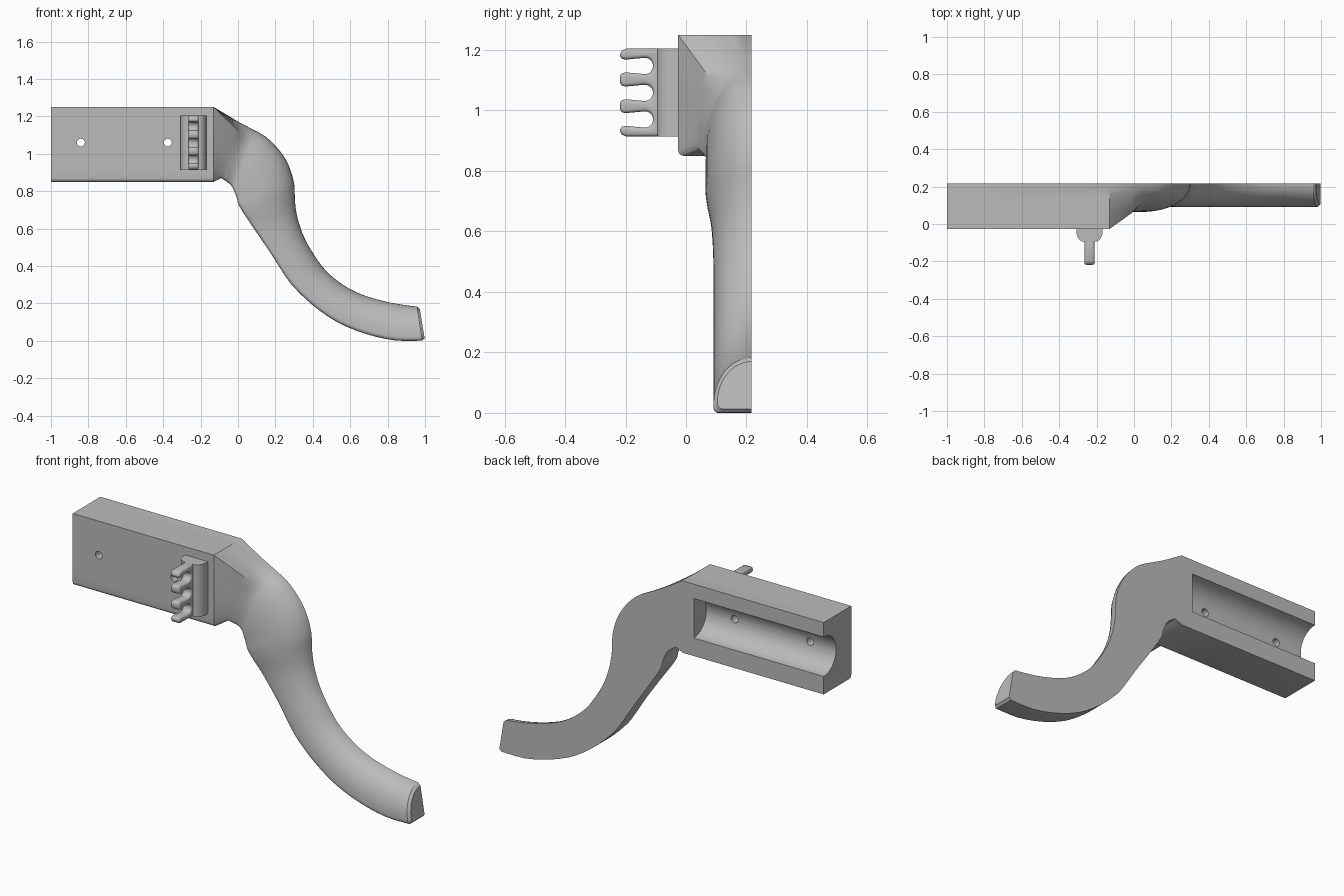
import bpy, bmesh, math
from mathutils import Vector, Matrix

cube = bpy.data.objects.get("Cube")
if cube:
    bpy.data.objects.remove(cube, do_unlink=True)

grey = bpy.data.materials.new("plain grey")
grey.use_nodes = True
grey.diffuse_color = (0.5, 0.5, 0.5, 1)
grey.node_tree.nodes["Principled BSDF"].inputs["Base Color"].default_value = (0.5, 0.5, 0.5, 1)

BACK = 0.217


def make(name, bm):
    bmesh.ops.recalc_face_normals(bm, faces=bm.faces)
    me = bpy.data.meshes.new(name)
    bm.to_mesh(me)
    bm.free()
    me.materials.append(grey)
    ob = bpy.data.objects.new(name, me)
    bpy.context.scene.collection.objects.link(ob)
    return ob


def activate(ob):
    bpy.ops.object.select_all(action='DESELECT')
    ob.select_set(True)
    bpy.context.view_layer.objects.active = ob


def smooth(ob, degrees=32):
    activate(ob)
    bpy.ops.object.shade_smooth_by_angle(angle=math.radians(degrees))


def prism(name, points, direction):
    """Extrude a closed outline along a direction."""
    bm = bmesh.new()
    face = bm.faces.new([bm.verts.new(p) for p in points])
    new = bmesh.ops.extrude_face_region(bm, geom=[face])["geom"]
    bmesh.ops.translate(bm, vec=direction, verts=[v for v in new if isinstance(v, bmesh.types.BMVert)])
    return make(name, bm)


def cylinder(name, radius, length, centre, axis, sides):
    bm = bmesh.new()
    turn = Matrix.Rotation(math.pi / 2, 4, axis)
    bmesh.ops.create_cone(bm, cap_ends=True, segments=sides, radius1=radius, radius2=radius,
                          depth=length, matrix=Matrix.Translation(centre) @ turn)
    return make(name, bm)


def cut(ob, cutter):
    activate(ob)
    mod = ob.modifiers.new("cut", 'BOOLEAN')
    mod.operation, mod.solver, mod.object = 'DIFFERENCE', 'EXACT', cutter
    bpy.ops.object.modifier_apply(modifier=mod.name)
    bpy.data.objects.remove(cutter, do_unlink=True)


def section(low_x, low_z, top_x, top_z, depth, square):
    """Flat back, small fillet below, round (or square) shoulder above."""
    low, top = Vector((low_x, low_z)), Vector((top_x, top_z))
    width = (top - low).length
    r = 0.018
    pts = [(0, 0)]
    for i in range(5):
        a = math.radians(90 * i / 4)
        pts.append((r * (1 - math.cos(a)), depth - r + r * math.sin(a)))
    start = width * 0.14
    for i in range(13):
        a = math.radians(90 * i / 12)
        s, c = math.sin(a), math.cos(a)
        k = 1 + square * (1 / max(s, c) - 1)
        pts.append((start + (width - start) * s * k, depth * c * k))
    across = (top - low) / width
    out = []
    for u, d in pts:
        p = low + across * u
        out.append((p.x, BACK - d, p.y))
    return out


# Stations along the arm: low x, low z, top x, top z, depth
neck = [(-1, .85, -1, 1.25, .243), (-.13, .85, -.13, 1.25, .243)]
arm = [(-.09, .87, 0, 1.172, .185), (-.04, .835, .07, 1.135, .153),
       (-.016, .79, .15, 1.09, .152), (-.006, .76, .22, 1.02, .152),
       (0, .735, .27, .94, .152), (.01, .715, .3, .84, .152),
       (.035, .675, .305, .74, .146), (.085, .6, .32, .65, .132),
       (.17, .475, .355, .55, .126), (.25, .35, .41, .455, .126),
       (.3, .285, .47, .375, .126), (.4, .19, .56, .3, .126),
       (.53, .1, .66, .248, .126), (.68, .038, .78, .212, .126),
       (.84, .002, .88, .193, .126), (.985, .001, .957, .183, .126)]
tip = (.998, .013, .972, .17, .113)

rows = [section(*s, 1) for s in neck]
for i in range(len(arm) - 1):
    a, b, c, d = (Vector(arm[max(0, min(len(arm) - 1, i + j))]) for j in (-1, 0, 1, 2))
    for step in range(3):
        t = step / 3
        p = b + (c - a) * t / 2 + (a * 2 - b * 5 + c * 4 - d) * t * t / 2 \
            + (b * 3 - a - c * 3 + d) * t ** 3 / 2
        rows.append(section(*p, max(0, 0.5 * (1 - t)) if i == 0 else 0))
rows += [section(*arm[-1], 0), section(*tip, 0)]

# Block and curved arm as one skin
bm = bmesh.new()
rings = [[bm.verts.new(p) for p in row] for row in rows]
for r, s in zip(rings, rings[1:]):
    for i in range(len(r)):
        j = (i + 1) % len(r)
        bm.faces.new((r[i], r[j], s[j], s[i]))
bm.faces.new(rings[0])
bm.faces.new(rings[-1])
body = make("curved_arm_bracket", bm)

# Rear channel and two screw holes
cut(body, cylinder("channel_cutter", .11, 1.0, (-.7, BACK, 1.06), 'Y', 48))
for x in (-.84, -.375):
    cut(body, cylinder("hole_cutter", .021, 1.0, (x, 0, 1.06), 'X', 20))
smooth(body)

# Clip foot with rounded shoulders
MID = -.238
half = [(.07, -.01), (.07, -.04)]
for i in range(1, 7):
    a = math.radians(15 * i)
    half.append((.03 + .04 * math.cos(a), -.04 - .055 * math.sin(a)))
outline = half + [(-x, y) for x, y in reversed(half)]
foot = prism("clip_foot", [(MID + x, y, .914) for x, y in outline], (0, 0, .29))
smooth(foot)

# Comb plate with three slots open to the front
comb = [(-.06, .914), (-.198, .914), (-.212, .92), (-.218, .932)]
for c in (.97, 1.058, 1.147):
    comb += [(-.218, c - .032), (-.212, c - .024), (-.2, c - .021)]
    for i in range(11):
        a = math.radians(-90 + 18 * i)
        comb.append((-.136 + .027 * math.cos(a), c + .027 * math.sin(a)))
    comb += [(-.2, c + .021), (-.212, c + .024), (-.218, c + .032)]
comb += [(-.218, 1.186), (-.212, 1.198), (-.198, 1.204), (-.06, 1.204)]
plate = prism("clip_comb", [(MID - .027, y, z) for y, z in comb], (.054, 0, 0))
bevel = plate.modifiers.new("rounded edges", 'BEVEL')
bevel.width, bevel.segments = .011, 3
bevel.limit_method, bevel.angle_limit = 'ANGLE', math.radians(70)
bevel.use_clamp_overlap = False
activate(plate)
bpy.ops.object.modifier_apply(modifier=bevel.name)
smooth(plate, 40)
